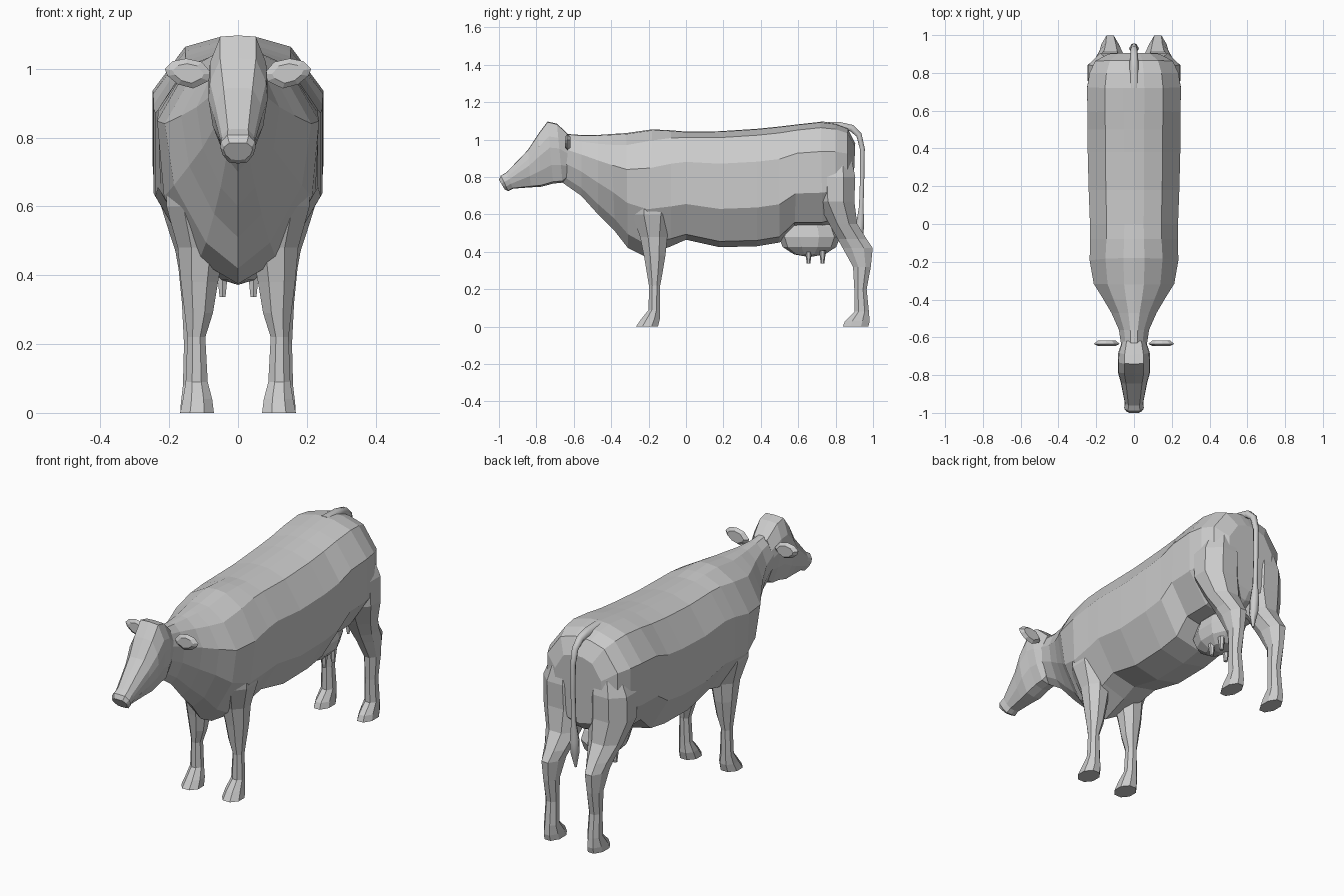
import bpy, bmesh, math
from mathutils import Vector


def make_object(name, bm):
    bmesh.ops.recalc_face_normals(bm, faces=bm.faces)
    mesh = bpy.data.meshes.new(name)
    bm.to_mesh(mesh)
    bm.free()
    ob = bpy.data.objects.new(name, mesh)
    bpy.context.collection.objects.link(ob)
    return ob


def loft(name, rings):
    bm = bmesh.new()
    loops = [[bm.verts.new(p) for p in r] for r in rings]
    n = len(loops[0])
    for a, b in zip(loops, loops[1:]):
        for i in range(n):
            j = (i + 1) % n
            bm.faces.new((a[i], a[j], b[j], b[i]))
    bm.faces.new(loops[0])
    bm.faces.new(loops[-1])
    return make_object(name, bm)


def mirror_x(ob):
    m = ob.modifiers.new("Mirror", 'MIRROR')
    m.use_axis = (True, False, False)
    m.use_clip = False
    return ob


# Symmetric cross-section between a top point and a bottom point
def section(yt, zt, yb, zb, w, profile):
    half = [Vector((fx * w, yb + (yt - yb) * t, zb + (zt - zb) * t)) for fx, t in profile]
    return half + [Vector((-p.x, p.y, p.z)) for p in half[-2:0:-1]]


def blend(a, b, k):
    return [(p[0] + (q[0] - p[0]) * k, p[1] + (q[1] - p[1]) * k) for p, q in zip(a, b)]


CHEST = [(0, 1), (.25, .99), (.66, .89), (1, .68), (.86, .40), (.42, .13), (0, 0)]
BARREL = [(0, 1), (.22, .995), (.62, .945), (1, .72), (1, .33), (.58, .05), (0, 0)]
HEAD = [(0, 1), (.6, .99), (.95, .76), (1, .58), (.85, .30), (.5, .03), (0, 0)]

# Neck and body: top y, top z, bottom y, bottom z, half width, chest-to-barrel blend
body = [
    (-.63, 1.03, -.66, .77, .068, 0),
    (-.56, 1.025, -.56, .70, .08, 0),
    (-.47, 1.025, -.47, .60, .12, 0),
    (-.40, 1.03, -.38, .51, .165, 0),
    (-.32, 1.035, -.31, .42, .213, .1),
    (-.18, 1.055, -.22, .375, .235, .4),
    (-.08, 1.05, -.08, .43, .232, .8),
    (.00, 1.043, .00, .465, .233, 1),
    (.18, 1.045, .18, .425, .24, 1),
    (.38, 1.058, .38, .43, .245, 1),
    (.50, 1.07, .50, .45, .245, 1),
    (.60, 1.082, .58, .53, .247, 1),
    (.72, 1.095, .73, .53, .248, 1),
    (.80, 1.085, .80, .55, .235, 1),
    (.865, 1.06, .86, .58, .205, 1),
    (.905, .98, .89, .62, .135, 1),
]
loft("body", [section(*s[:5], blend(CHEST, BARREL, s[5])) for s in body])

# Head with poll, tapered face and muzzle
head = [
    (-.62, 1.02, -.64, .79, .065),
    (-.69, 1.085, -.66, .77, .083),
    (-.74, 1.097, -.71, .765, .086),
    (-.79, 1.03, -.775, .748, .086),
    (-.845, .945, -.83, .745, .07),
    (-.96, .825, -.925, .738, .049),
    (-.99, .808, -.95, .725, .052),
    (-1.0, .785, -.97, .735, .042),
]
loft("head", [section(*s, HEAD) for s in head])


# Ears
def ear_ring(y, k):
    outline = [(.075, .985), (.105, 1.02), (.15, 1.03), (.19, 1.022), (.213, 1.0),
               (.205, .98), (.175, .955), (.13, .943), (.085, .965)]
    return [(.145 + (x - .145) * k, y, .987 + (z - .987) * k) for x, z in outline]


mirror_x(loft("ear", [ear_ring(-.647, .65), ear_ring(-.635, 1), ear_ring(-.618, .7)]))


# Legs from octagonal rings: z, y front, y back, x inner, x outer
def leg(name, rows):
    rings = []
    for z, y0, y1, x0, x1 in rows:
        ring = []
        for i in range(8):
            a = math.radians(22.5 + 45 * i)
            s = .5 / math.cos(math.radians(22.5))
            ring.append(((x0 + x1) / 2 + (x1 - x0) * s * math.cos(a),
                         (y0 + y1) / 2 + (y1 - y0) * s * math.sin(a), z))
        rings.append(ring)
    return mirror_x(loft(name, rings))


leg("front_leg", [
    (.74, -.29, -.07, .06, .21),
    (.60, -.29, -.07, .04, .208),
    (.48, -.245, -.10, .04, .175),
    (.38, -.225, -.11, .058, .166),
    (.29, -.21, -.125, .073, .155),
    (.22, -.198, -.138, .095, .147),
    (.09, -.20, -.14, .088, .152),
    (.04, -.24, -.14, .075, .16),
    (.00, -.268, -.15, .07, .168),
])
leg("hind_leg", [
    (.90, .72, .885, .05, .20),
    (.80, .69, .905, .025, .243),
    (.67, .70, .90, .02, .245),
    (.55, .765, .915, .04, .208),
    (.47, .81, .965, .065, .182),
    (.42, .838, .998, .08, .173),
    (.32, .893, .988, .092, .163),
    (.20, .90, .966, .096, .157),
    (.08, .90, .978, .092, .16),
    (.03, .85, .982, .088, .166),
    (.00, .838, .975, .085, .168),
])

# Tail with tuft
curve = bpy.data.curves.new("tail", 'CURVE')
curve.dimensions = '3D'
curve.bevel_depth = 1
curve.bevel_resolution = 1
curve.use_fill_caps = True
path = [(.72, 1.07, .03), (.82, 1.072, .026), (.885, 1.062, .021), (.925, 1.025, .018),
        (.943, .95, .015), (.942, .80, .013), (.937, .64, .014), (.93, .54, .026),
        (.925, .48, .024), (.92, .40, .006)]
spline = curve.splines.new('POLY')
spline.points.add(len(path) - 1)
for p, (y, z, r) in zip(spline.points, path):
    p.co = (0, y, z, 1)
    p.radius = r
bpy.context.collection.objects.link(bpy.data.objects.new("tail", curve))

# Udder
bpy.ops.mesh.primitive_uv_sphere_add(segments=10, ring_count=6, location=(0, .66, .48))
udder = bpy.context.object
udder.name = "udder"
udder.scale = (.10, .165, .108)

# Teats
for y in (.655, .73):
    for x in (-.045, .045):
        bpy.ops.mesh.primitive_cone_add(vertices=6, radius1=.010, radius2=.018,
                                        depth=.07, location=(x, y, .372))
        bpy.context.object.name = "teat"
